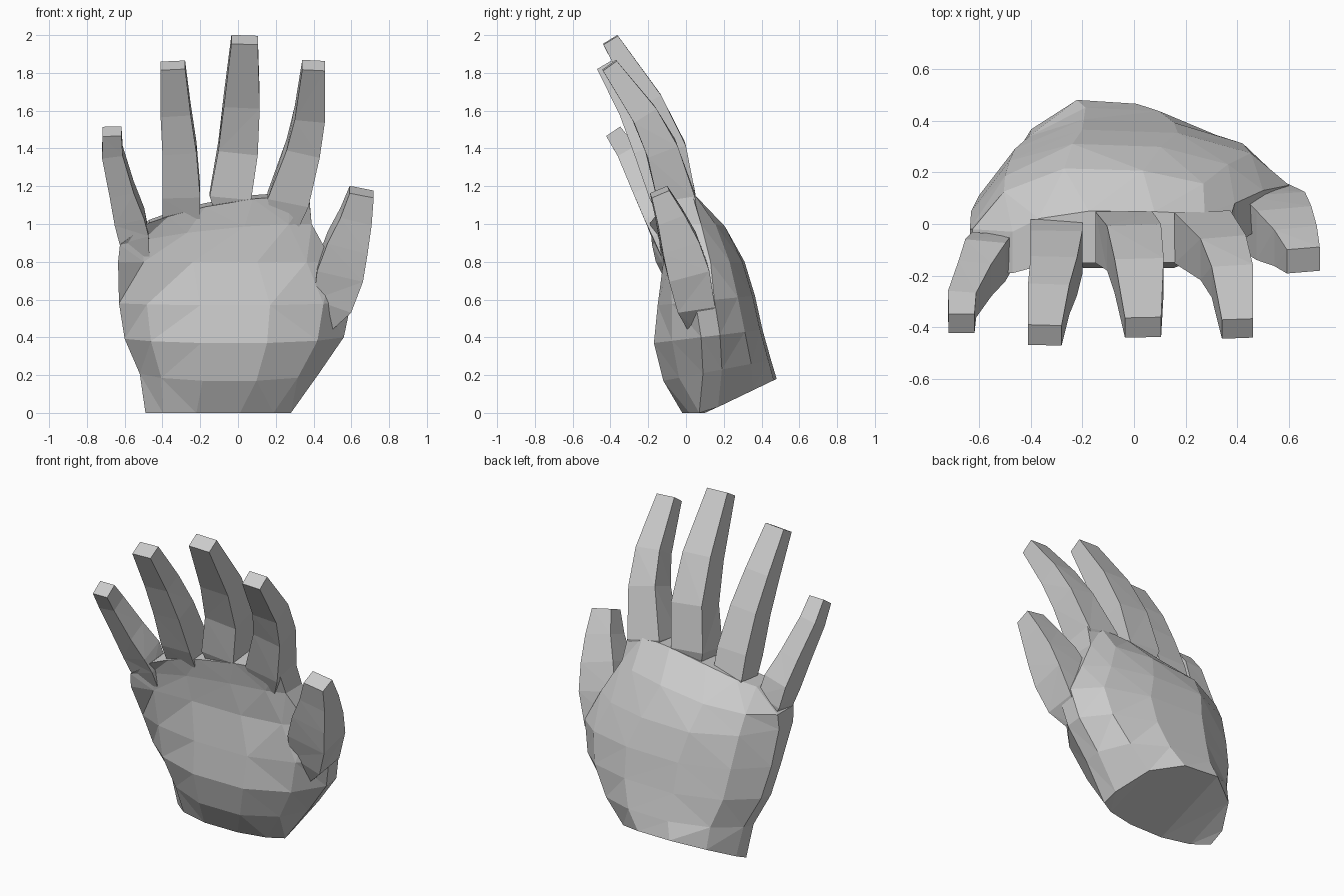
import bpy, bmesh
from mathutils import Vector

if "Cube" in bpy.data.objects:
    bpy.data.objects.remove(bpy.data.objects["Cube"])


def loft(name, rings):
    """Skin a stack of equal-sized rings and cap both ends."""
    bm = bmesh.new()
    vs = [[bm.verts.new(p) for p in r] for r in rings]
    n = len(vs[0])
    for a, b in zip(vs, vs[1:]):
        for i in range(n):
            j = (i + 1) % n
            bm.faces.new((a[i], a[j], b[j], b[i]))
    bm.faces.new(vs[0][::-1])
    bm.faces.new(vs[-1])
    bmesh.ops.triangulate(bm, faces=bm.faces)
    bmesh.ops.recalc_face_normals(bm, faces=bm.faces)
    me = bpy.data.meshes.new(name)
    bm.to_mesh(me)
    bm.free()
    ob = bpy.data.objects.new(name, me)
    bpy.context.collection.objects.link(ob)
    return ob


def palm_ring(xl, xr, yl, yr, h, yf, yb, zf, zb, drop):
    """Twelve-sided flattened section; h is half the edge thickness."""
    front = [(0, 0), (.12, .6), (.35, 1), (.65, 1), (.88, .6), (1, 0)]
    back = [(1, 0), (.88, .6), (.65, .95), (.35, 1), (.12, .6), (0, 0)]
    pts = []
    for k, (t, f) in enumerate(front + back):
        side = yl + (yr - yl) * t + (-h if k < 6 else h)
        y = side + ((yf if k < 6 else yb) - side) * f
        z = zf + (zb - zf) * (y - yf) / (yb - yf) - drop * (1 - t) ** 2
        pts.append((xl + (xr - xl) * t, y, max(z, 0)))
    return pts


def finger(name, path):
    """Four-sided tapering digit along points (x, y, z, width, depth)."""
    cs = [Vector(p[:3]) for p in path]
    rings = []
    for i, p in enumerate(path):
        d = (cs[min(i + 1, len(cs) - 1)] - cs[max(i - 1, 0)]).normalized()
        side = (Vector((1, 0, 0)) - d * d.x).normalized()
        dep = d.cross(side)
        w, h = side * p[3] / 2, dep * p[4] / 2
        rings.append([cs[i] - w - h, cs[i] + w - h, cs[i] + w + h, cs[i] - w + h])
    return loft(name, rings)


# palm and wrist
hand = loft("hand", [palm_ring(*r) for r in (
    (-.49, .28, .15, .12, .05, -.02, .48, -.06, .18, 0),
    (-.52, .43, .12, .14, .05, -.12, .45, .17, .28, 0),
    (-.60, .56, .06, .13, .05, -.17, .405, .37, .44, 0),
    (-.63, .60, .00, .10, .05, -.15, .365, .57, .62, 0),
    (-.635, .50, -.09, .06, .07, -.12, .31, .80, .80, 0),
    (-.625, .39, -.10, .00, .08, -.13, .215, 1.0, 1.0, .11),
    (-.47, .375, -.11, -.05, .08, -.15, .05, 1.15, 1.17, .14))])

# fingers and thumb, each rooted inside the palm
digits = [
    finger("little_finger", [(-.49, -.07, .75, .05, .05), (-.55, -.105, .93, .16, .14),
                             (-.575, -.14, 1.04, .16, .16), (-.615, -.21, 1.18, .13, .14),
                             (-.665, -.31, 1.38, .11, .11), (-.667, -.385, 1.49, .10, .09)]),
    finger("ring_finger", [(-.30, -.04, .88, .08, .06), (-.30, -.06, 1.04, .20, .16),
                           (-.30, -.11, 1.17, .20, .18), (-.31, -.20, 1.40, .18, .16),
                           (-.33, -.29, 1.60, .16, .13), (-.345, -.43, 1.84, .13, .09)]),
    finger("middle_finger", [(-.04, -.03, .95, .10, .08), (-.04, -.05, 1.15, .22, .20),
                             (0, -.09, 1.40, .21, .18), (.02, -.20, 1.65, .19, .15),
                             (.035, -.40, 1.975, .14, .09)]),
    finger("index_finger", [(.24, -.03, .90, .08, .06), (.265, -.05, 1.13, .22, .20),
                            (.345, -.13, 1.40, .18, .17), (.38, -.22, 1.58, .16, .14),
                            (.40, -.405, 1.84, .12, .09)]),
    finger("thumb", [(.42, .06, .42, .08, .06), (.50, .05, .58, .21, .20),
                     (.54, .01, .75, .25, .22), (.58, -.035, .90, .22, .20),
                     (.625, -.085, 1.04, .17, .15), (.655, -.14, 1.17, .13, .10)]),
]

# fuse the digits into the palm as one skin
for d in digits:
    m = hand.modifiers.new(d.name, 'BOOLEAN')
    m.operation = 'UNION'
    m.solver = 'EXACT'
    m.object = d
dg = bpy.context.evaluated_depsgraph_get()
fused = bpy.data.meshes.new_from_object(hand.evaluated_get(dg))
hand.modifiers.clear()
hand.data = fused
for d in digits:
    bpy.data.objects.remove(d)
